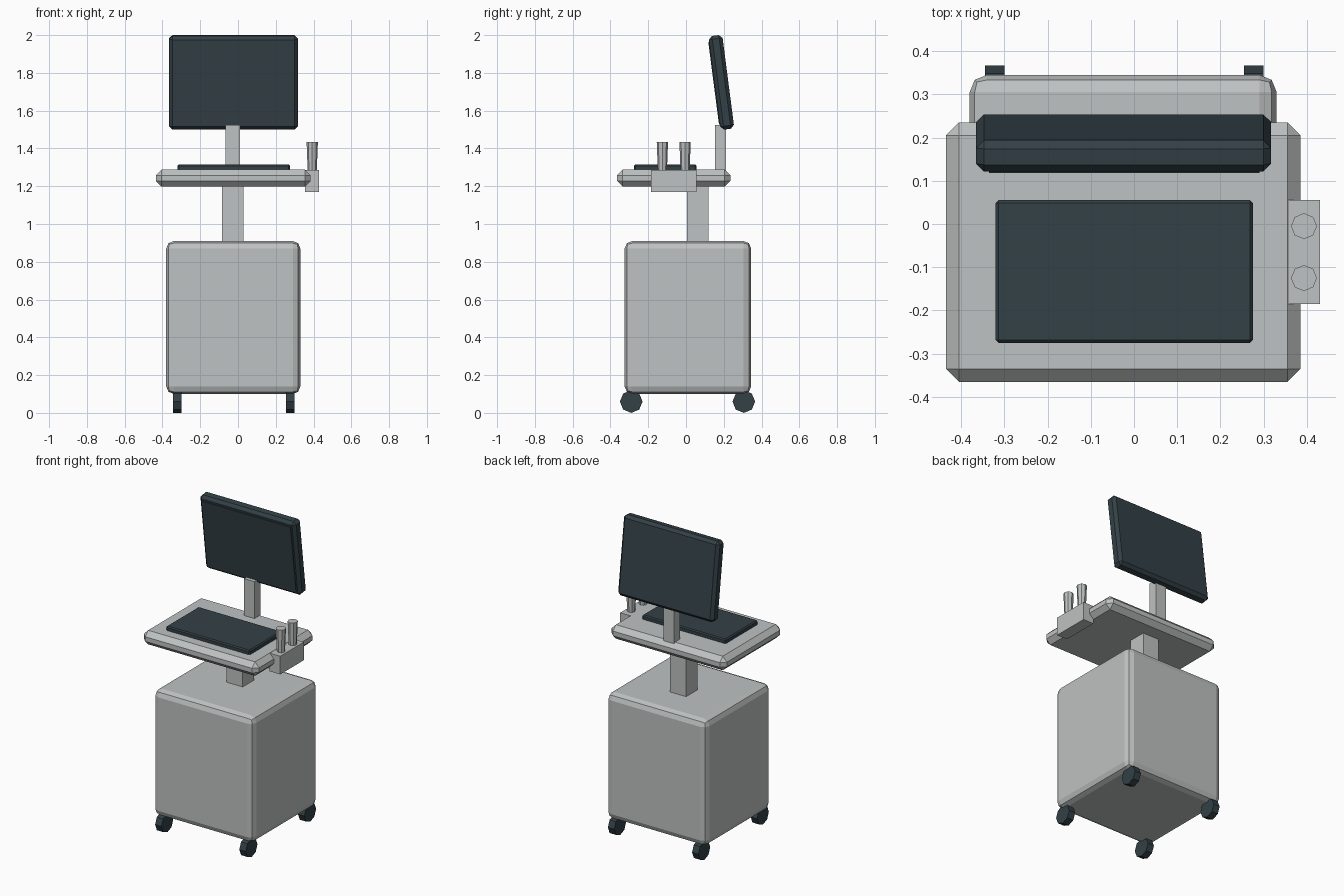
import bpy
import math

cube = bpy.data.objects.get("Cube")
if cube:
    bpy.data.objects.remove(cube, do_unlink=True)


def material(name, color):
    mat = bpy.data.materials.new(name)
    mat.use_nodes = True
    mat.diffuse_color = color
    mat.node_tree.nodes["Principled BSDF"].inputs["Base Color"].default_value = color
    return mat


GREY = material("light grey", (0.52, 0.54, 0.54, 1))
DARK = material("dark slate", (0.033, 0.052, 0.062, 1))


def box(name, xs, ys, zs, mat, bevel=0, segments=1, tilt=0):
    """Box from its extents, optionally bevelled and tilted about x."""
    bpy.ops.mesh.primitive_cube_add(size=1)
    ob = bpy.context.object
    ob.name = name
    spans = (xs, ys, zs)
    ob.scale = [b - a for a, b in spans]
    bpy.ops.object.transform_apply(location=False, rotation=False, scale=True)
    ob.location = [(a + b) / 2 for a, b in spans]
    ob.rotation_euler.x = tilt
    ob.data.materials.append(mat)
    if bevel:
        mod = ob.modifiers.new("Bevel", "BEVEL")
        mod.width = bevel
        mod.segments = segments
    return ob


def frustum(name, r1, r2, depth, location, mat, rotation=(0, 0, 0)):
    """Eight-sided drum or taper."""
    bpy.ops.mesh.primitive_cone_add(vertices=8, radius1=r1, radius2=r2, depth=depth,
                                    location=location, rotation=rotation)
    ob = bpy.context.object
    ob.name = name
    ob.data.materials.append(mat)
    return ob


# Cabinet, column and work shelf
box("cabinet", (-0.38, 0.33), (-0.325, 0.345), (0.10, 0.91), GREY, 0.04, 2)
box("column", (-0.085, 0.03), (0.005, 0.12), (0.90, 1.21), GREY)
box("shelf", (-0.435, 0.385), (-0.365, 0.235), (1.198, 1.288), GREY, 0.03)

# Keyboard
box("keyboard", (-0.32, 0.275), (-0.275, 0.055), (1.28, 1.315), DARK, 0.007)

# Monitor leaning forward on its stem
TILT = math.radians(7.4)
box("monitor_stem", (-0.065, 0.01), (0.153, 0.213), (1.28, 1.525), GREY)
monitor = box("monitor", (-0.365, 0.317), (0.151, 0.224), (1.50, 2.0), DARK, 0.018, 1, TILT)
screen = box("screen", (-0.335, 0.29), (-0.003, 0.003), (1.53, 1.97), DARK, tilt=TILT)
offset = 0.0385
screen.location.y = monitor.location.y - offset * math.cos(TILT)
screen.location.z = monitor.location.z - offset * math.sin(TILT)

# Side holder with two probes
box("probe_holder", (0.355, 0.43), (-0.185, 0.055), (1.17, 1.287), GREY)
for side, y in (("front", -0.125), ("back", -0.005)):
    frustum(side + "_probe", 0.024, 0.03, 0.155, (0.393, y, 1.3575), GREY)

# Casters
for side, x in (("right", -0.322), ("left", 0.277)):
    for end, y in (("front", -0.29), ("back", 0.306)):
        frustum(f"{end}_{side}_caster", 0.06, 0.06, 0.045, (x, y, 0.06), DARK,
                (0, math.pi / 2, 0))
